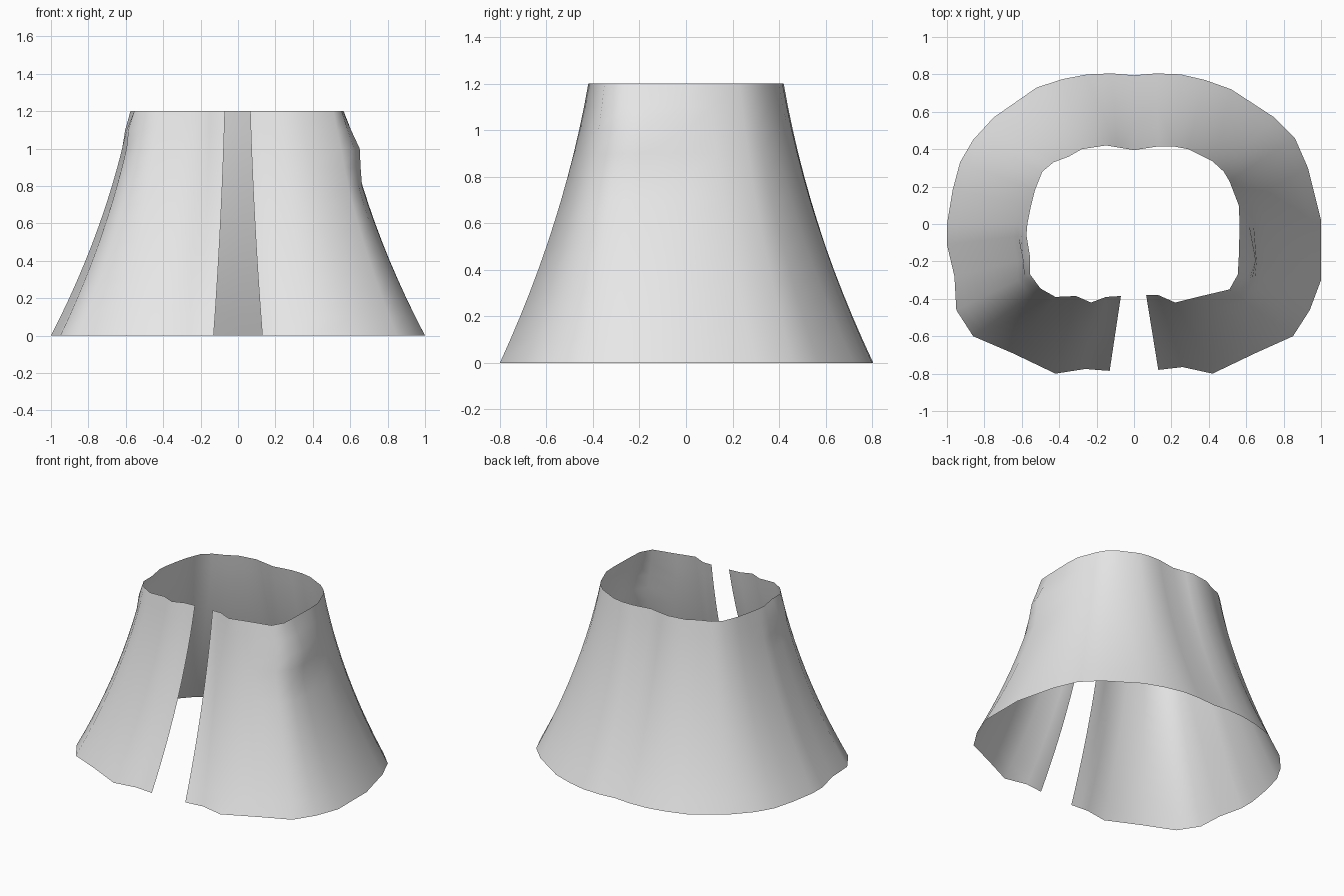
import bpy, bmesh, math

HEIGHT = 1.2
ROWS = 12

# Hem outline, counter-clockwise from the right side of the front slit
hem = [(.13, -.78), (.26, -.765), (.42, -.80), (.65, -.69), (.85, -.60), (.94, -.46),
       (1, -.30), (1, .02), (.93, .30), (.86, .46), (.75, .57), (.52, .72),
       (.38, .77), (.25, .80), (.12, .805), (0, .795), (-.12, .805), (-.25, .80),
       (-.38, .775), (-.52, .73), (-.75, .57), (-.86, .45), (-.93, .33), (-.97, .18),
       (-1, 0), (-1, -.11), (-.96, -.28), (-.95, -.46), (-.86, -.60), (-.65, -.69),
       (-.42, -.80), (-.26, -.775), (-.20, -.78), (-.13, -.785)]
# Waist outline, matching the hem point for point
waist = [(.065, -.38), (.13, -.38), (.22, -.42), (.34, -.39), (.51, -.35), (.555, -.27),
         (.56, -.18), (.565, 0), (.56, .10), (.51, .23), (.48, .28), (.42, .335),
         (.29, .40), (.21, .415), (.13, .415), (0, .395), (-.09, .41), (-.15, .42),
         (-.28, .40), (-.35, .36), (-.43, .33), (-.49, .28), (-.53, .18), (-.55, .10),
         (-.57, 0), (-.575, -.06), (-.555, -.18), (-.555, -.27), (-.50, -.345),
         (-.42, -.39), (-.31, -.385), (-.23, -.42), (-.15, -.39), (-.07, -.385)]


def skirt_point(a, b, t):
    """Point on the flared line from hem a to waist b."""
    f = t + 0.45 * t * (1 - t)
    x = a[0] + (b[0] - a[0]) * f
    y = a[1] + (b[1] - a[1]) * f
    # soft bulges at both hips just below the waist
    near_hip = math.exp(-((b[1] + .18) / .12) ** 2) if abs(b[0]) > .5 else 0
    if b[0] > 0:
        x += .045 * near_hip * max(0, 1 - abs(t - .833) / .167)
    else:
        x -= .02 * near_hip * max(0, 1 - abs(t - .917) / .083)
    return x, y, t * HEIGHT


# Flared skirt panel, open at the front
bm = bmesh.new()
rows = [[bm.verts.new(skirt_point(a, b, i / ROWS)) for a, b in zip(hem, waist)]
        for i in range(ROWS + 1)]
for low, high in zip(rows, rows[1:]):
    for j in range(len(hem) - 1):
        bm.faces.new((low[j], low[j + 1], high[j + 1], high[j])).smooth = True
mesh = bpy.data.meshes.new("skirt")
bm.to_mesh(mesh)
bm.free()

cloth = bpy.data.materials.new("light grey cloth")
cloth.diffuse_color = (0.8, 0.8, 0.8, 1)
mesh.materials.append(cloth)
skirt = bpy.data.objects.new("skirt", mesh)
bpy.context.collection.objects.link(skirt)
